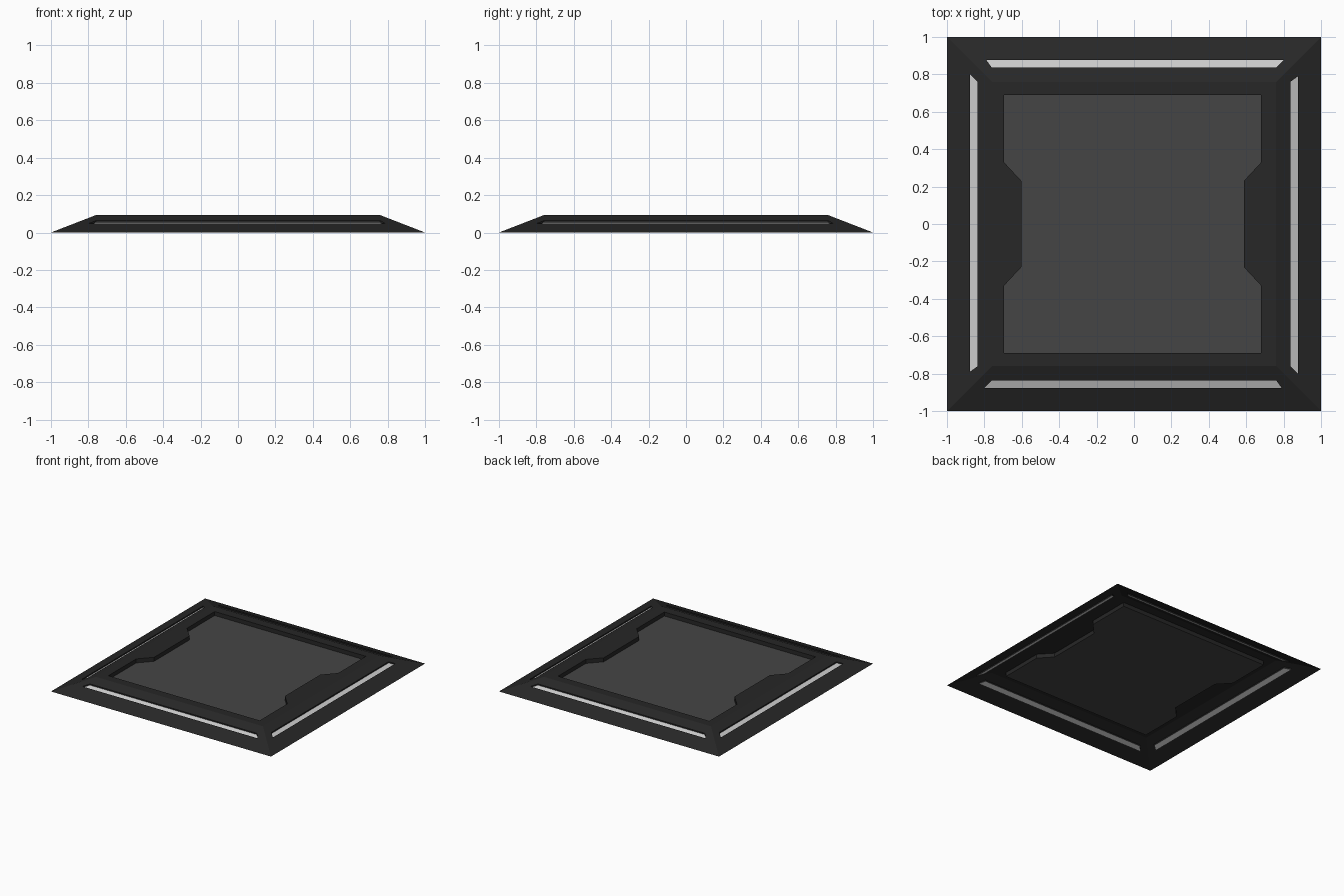
import bpy
import bmesh
from mathutils import Matrix
from math import pi

if "Cube" in bpy.data.objects:
    bpy.data.objects.remove(bpy.data.objects["Cube"])

TOP = 0.093        # height of the flat rim
RIM = 0.76         # half width of the flat rim
PANEL_Z = 0.06     # height of the sunken panel
SINK = 0.01        # depth of the light slots


def material(name, v):
    m = bpy.data.materials.new(name)
    m.diffuse_color = (v, v, v, 1)
    m.use_nodes = True
    m.node_tree.nodes["Principled BSDF"].inputs["Base Color"].default_value = m.diffuse_color
    return m


def finish(bm, name, mat):
    bmesh.ops.remove_doubles(bm, verts=bm.verts, dist=1e-5)
    me = bpy.data.meshes.new(name)
    bm.to_mesh(me)
    bm.free()
    me.materials.append(mat)
    ob = bpy.data.objects.new(name, me)
    bpy.context.collection.objects.link(ob)
    return ob


def face(bm, pts, mat=None):
    return bm.faces.new([bm.verts.new(mat @ p if mat else p) for p in pts])


def ring(bm, a, b, mat):
    # quads joining two closed loops of equal length
    n = len(a)
    for i in range(n):
        j = (i + 1) % n
        face(bm, [a[i], a[j], b[j], b[i]], mat)


def slope(x, y, drop=0.0):
    # point on the front bevel (y < 0)
    from mathutils import Vector
    return Vector((x, y, TOP * (1 + y) / (1 - RIM) - drop))


dark = material("dark_body", 0.02)
grey = material("panel_grey", 0.06)
light = material("strip_light", 0.6)

frame = bmesh.new()
strips = bmesh.new()

# four bevelled sides, each with a sunken mitred slot
outer = [slope(-1, -1), slope(1, -1), slope(RIM, -RIM), slope(-RIM, -RIM)]
slot = [(-0.8, -0.877), (0.79, -0.877), (0.76, -0.836), (-0.76, -0.836)]
lip = [slope(x, y) for x, y in slot]
floor = [slope(x, y, SINK) for x, y in slot]
for k in range(4):
    rot = Matrix.Rotation(k * pi / 2, 4, 'Z')
    ring(frame, outer, lip, rot)
    ring(frame, lip, floor, rot)
    face(strips, floor, rot)

# notched panel outline, counter-clockwise from the front left
L, R, F, N = -0.695, 0.68, 0.69, 0.093
outline = [(L, -F), (R, -F), (R, -0.33), (R - N, -0.23), (R - N, 0.23), (R, 0.33),
           (R, F), (L, F), (L, 0.33), (L + N, 0.23), (L + N, -0.23), (L, -0.33)]

# flat rim around the panel opening
rim = bmesh.new()
edges = []
for loop in ([(-RIM, -RIM), (RIM, -RIM), (RIM, RIM), (-RIM, RIM)], outline):
    vs = [rim.verts.new((x, y, TOP)) for x, y in loop]
    edges += [rim.edges.new((vs[i - 1], vs[i])) for i in range(len(vs))]
bmesh.ops.triangle_fill(rim, edges=edges, use_beauty=True, normal=(0, 0, 1))
for f in rim.faces:
    f.normal_update()
    if f.normal.z < 0:
        f.normal_flip()
finish(rim, "top_rim", dark)

# walls of the panel recess
high = [(x, y, TOP) for x, y in outline]
low = [(x, y, PANEL_Z) for x, y in outline]
ring(frame, high, low, None)
finish(frame, "bevelled_frame", dark)
finish(strips, "light_strips", light)

# sunken panel
panel = bmesh.new()
face(panel, low)
finish(panel, "centre_panel", grey)
